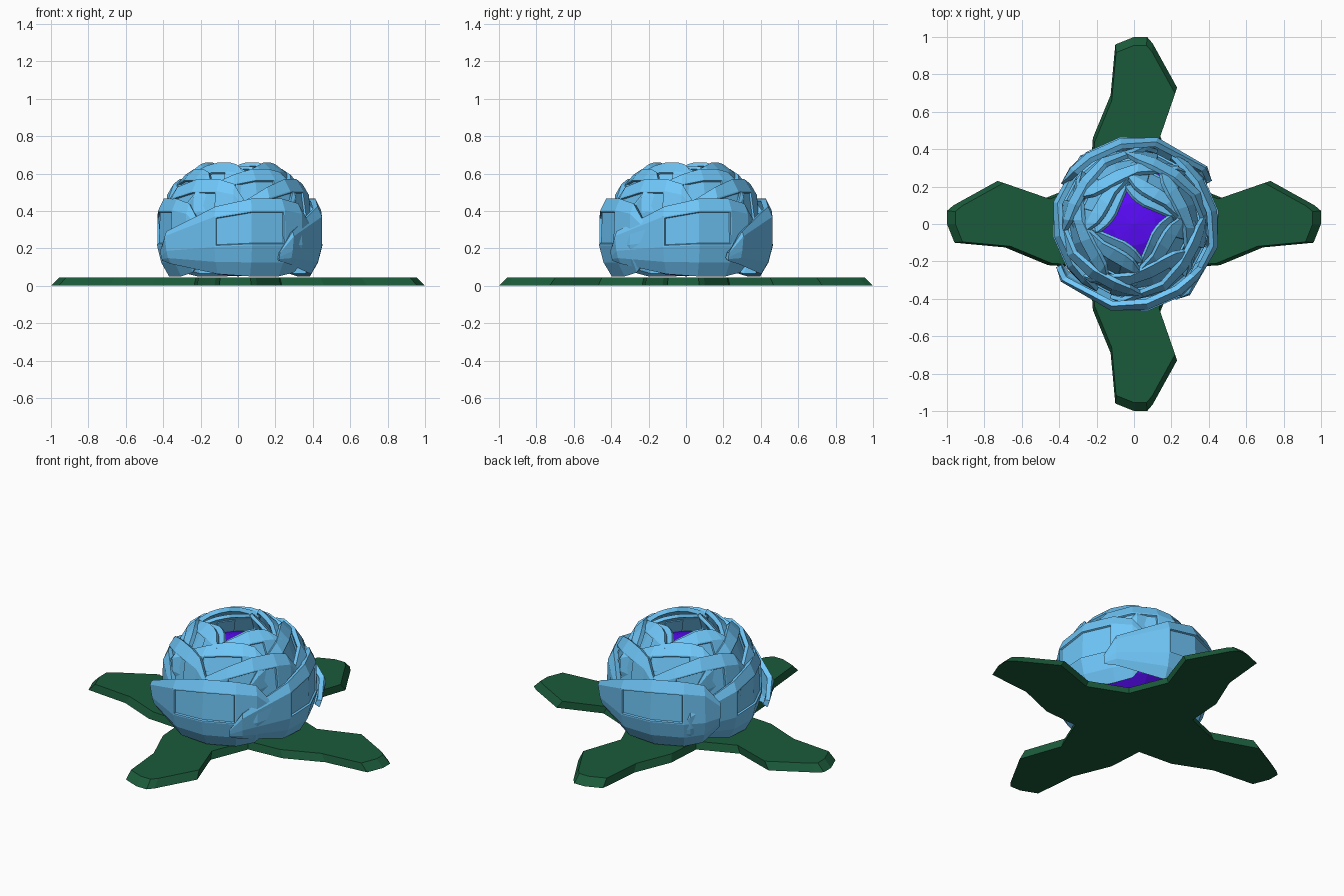
import bpy, bmesh, math

if "Cube" in bpy.data.objects:
    bpy.data.objects.remove(bpy.data.objects["Cube"])


def material(name, rgb):
    m = bpy.data.materials.new(name)
    m.diffuse_color = (*rgb, 1)
    m.use_nodes = True
    m.node_tree.nodes["Principled BSDF"].inputs["Base Color"].default_value = m.diffuse_color
    return m


BLUE = material("petal_blue", (0.16, 0.57, 0.95))
GREEN = material("leaf_green", (0.011, 0.105, 0.043))
PURPLE = material("core_purple", (0.10, 0.003, 0.95))


def finish(bm, name, mat):
    bmesh.ops.recalc_face_normals(bm, faces=bm.faces)
    me = bpy.data.meshes.new(name)
    bm.to_mesh(me)
    bm.free()
    me.materials.append(mat)
    ob = bpy.data.objects.new(name, me)
    bpy.context.collection.objects.link(ob)
    return ob


# four-leaf base: one leaf outline, mirrored to the other three arms
right = [(0.46, -0.22), (0.69, -0.125), (0.96, -0.10), (1.0, 0.0),
         (1.0, 0.07), (0.965, 0.10), (0.73, 0.23), (0.47, 0.14)]
V = 0.235
top = [(y, x) for x, y in reversed(right)]
left = [(-x, y) for x, y in reversed(right)]
bottom = [(x, -y) for x, y in reversed(top)]
outline = right + [(V, V)] + top + [(-V, V)] + left + [(-V, -V)] + bottom + [(V, -V)]
bm = bmesh.new()
low = [bm.verts.new((x, y, 0)) for x, y in outline]
high = [bm.verts.new((x * 0.955, y * 0.955, 0.045)) for x, y in outline]
n = len(outline)
for i in range(n):
    j = (i + 1) % n
    bm.faces.new((low[i], low[j], high[j], high[i]))
bm.faces.new(low)
bm.faces.new(high)
finish(bm, "leaf_base", GREEN)

# purple core
bm = bmesh.new()
bmesh.ops.create_uvsphere(bm, u_segments=14, v_segments=10, radius=1)
for v in bm.verts:
    v.co = (v.co.x * 0.375, v.co.y * 0.375, 0.29 + v.co.z * 0.24)
finish(bm, "flower_core", PURPLE)

# petal shape: columns as (side position, bottom height, top height)
COLS = [(-1.0, 0.20, 0.32), (-0.85, 0.16, 0.58), (-0.25, 0.03, 0.90), (0.15, 0.0, 1.0),
        (0.55, 0.0, 1.0), (0.8, 0.05, 0.94), (1.0, 0.28, 0.66)]
ROWS = [0.0, 0.18, 0.4, 0.85, 1.0]


def petal(name, azimuth, half, z0, z1, r0, r1, r2, spiral, thick, flat, taper, size):
    """Curved plate with a low left tip, a bevelled rim and a sunken panel."""
    bm = bmesh.new()
    grid = []
    for c, (s, lo, hi) in enumerate(COLS):
        hi = 1 - (1 - hi) * taper
        a = azimuth + half * s
        col = []
        for k, f in enumerate(ROWS):
            t = lo + (hi - lo) * f
            # radius follows a parabola through bottom, middle and top
            r = r0 * (1 - t) * (1 - 2 * t) + 4 * r1 * t * (1 - t) + r2 * t * (2 * t - 1)
            # inner petals straighten towards their top edge
            r *= 1 + flat * t * (1 / math.cos(half * s) - 1)
            r = r * size - spiral * s
            if c in (0, len(COLS) - 1) or k in (0, len(ROWS) - 1):
                r -= 0.012
            col.append(bm.verts.new((r * math.cos(a), r * math.sin(a), z0 + (z1 - z0) * t)))
        grid.append(col)
    panel = []
    for c in range(len(COLS) - 1):
        for k in range(len(ROWS) - 1):
            f = bm.faces.new((grid[c][k], grid[c + 1][k], grid[c + 1][k + 1], grid[c][k + 1]))
            if c in (2, 3) and k == 2:
                panel.append(f)
    bm.normal_update()
    bmesh.ops.inset_region(bm, faces=panel, thickness=0.008, use_even_offset=True)
    bmesh.ops.inset_region(bm, faces=panel, thickness=0.004, depth=-0.010, use_even_offset=True)
    ob = finish(bm, name, BLUE)
    # outer side faces away from the axis, then thicken inwards
    p = ob.data.polygons[0]
    if p.normal.x * p.center.x + p.normal.y * p.center.y < 0:
        ob.data.flip_normals()
    mod = ob.modifiers.new("thickness", 'SOLIDIFY')
    mod.thickness = thick
    mod.offset = -1


# layers from outside in:
# name, turn, half angle, z range, radii, spiral, thickness, straightness, tip drop
LAYERS = [
    ("outer_petal", -90, 61, 0.05, 0.465, 0.405, 0.465, 0.435, 0.022, 0.030, 0, 1),
    ("second_petal", -50, 58, 0.14, 0.57, 0.355, 0.405, 0.345, 0.020, 0.026, 0.1, 1),
    ("third_petal", -80, 56, 0.26, 0.625, 0.32, 0.355, 0.26, 0.020, 0.026, 0.25, 0.8),
    ("fourth_petal", -45, 54, 0.34, 0.66, 0.28, 0.295, 0.185, 0.015, 0.026, 0.4, 0.6),
    ("inner_petal", -36, 48, 0.38, 0.64, 0.25, 0.22, 0.128, 0.008, 0.020, 1.0, 0.3),
]
for name, turn, half, *shape in LAYERS:
    # front and back petals sit slightly further out, the left one further in
    for k, size in enumerate((1.03, 1.0, 1.03, 0.96)):
        petal(f"{name}_{k + 1}", math.radians(turn + 90 * k), math.radians(half), *shape,
              size if name == "outer_petal" else 1)
